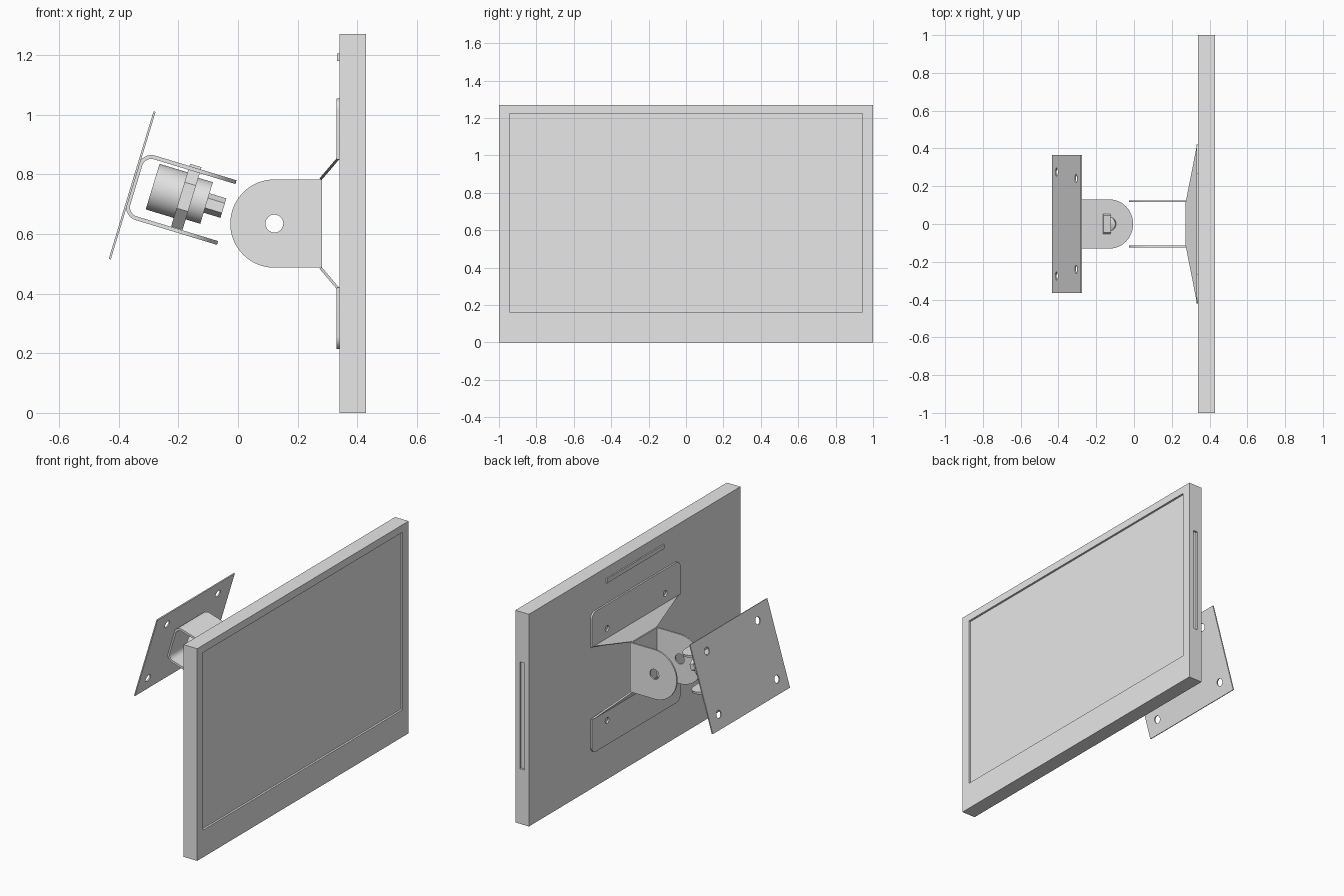
import bpy, bmesh
from math import pi, sin, cos, copysign, radians
from mathutils import Matrix, Vector

old = bpy.data.objects.get("Cube")
if old:
    bpy.data.objects.remove(old, do_unlink=True)

grey = bpy.data.materials.new("light_grey")
grey.use_nodes = True
grey.diffuse_color = (0.8, 0.8, 0.8, 1)
grey.node_tree.nodes["Principled BSDF"].inputs["Base Color"].default_value = (0.8, 0.8, 0.8, 1)

X, Y, Z = Vector((1, 0, 0)), Vector((0, 1, 0)), Vector((0, 0, 1))
MID = 0.635                       # height of the mount axis
TILT = radians(16.9)              # lean of the wall side
U = Vector((sin(TILT), 0, cos(TILT)))
N = Y.cross(U)
WALL = Vector((-0.355, 0, 0.763))


def finish(name, bm):
    bmesh.ops.recalc_face_normals(bm, faces=bm.faces)
    mesh = bpy.data.meshes.new(name)
    bm.to_mesh(mesh)
    bm.free()
    mesh.materials.append(grey)
    ob = bpy.data.objects.new(name, mesh)
    bpy.context.collection.objects.link(ob)
    bpy.ops.object.select_all(action='DESELECT')
    ob.select_set(True)
    bpy.context.view_layer.objects.active = ob
    bpy.ops.object.shade_smooth_by_angle(angle=radians(30))
    return ob


def arc(cx, cy, r, a, b, n=8):
    return [(cx + r * cos(a + (b - a) * i / n), cy + r * sin(a + (b - a) * i / n))
            for i in range(n + 1)]


def circle(cx, cy, r, n=24, turn=0):
    return arc(cx, cy, r, turn, turn + 2 * pi, n)[:-1]


def rect(x0, y0, x1, y1):
    return [(x0, y0), (x1, y0), (x1, y1), (x0, y1)]


def prism(name, outline, thick, origin, ex, ey, holes=()):
    """Flat outline with holes, thickened evenly about its plane."""
    bm = bmesh.new()
    for loop in [outline, *holes]:
        vs = [bm.verts.new((x, y, -thick / 2)) for x, y in loop]
        for i, v in enumerate(vs):
            bm.edges.new((v, vs[i - 1]))
    if holes:
        bmesh.ops.triangle_fill(bm, edges=bm.edges[:], use_beauty=True)
    else:
        bm.faces.new(vs)
    ext = bmesh.ops.extrude_face_region(bm, geom=bm.faces[:], use_keep_orig=True)
    moved = [g for g in ext["geom"] if isinstance(g, bmesh.types.BMVert)]
    bmesh.ops.translate(bm, verts=moved, vec=(0, 0, thick))
    frame = Matrix((ex, ey, ex.cross(ey))).transposed().to_4x4()
    bm.transform(Matrix.Translation(origin) @ frame)
    return finish(name, bm)


def recess(bm, direction, place, depth):
    """Inset the face pointing one way, reposition it and push it in."""
    bm.normal_update()
    face = max(bm.faces, key=lambda f: f.normal.dot(direction) * f.calc_area())
    bmesh.ops.inset_region(bm, faces=[face], thickness=0.01)
    centre = face.calc_center_median()
    for v in face.verts:
        place(v.co, v.co - centre)
    inner = bmesh.ops.extrude_discrete_faces(bm, faces=[face])["faces"][0]
    bmesh.ops.translate(bm, verts=inner.verts[:], vec=-direction * depth)


# Monitor housing with sunken screen and a slot in one end
def place_screen(co, d):
    co.y = copysign(0.943, d.y)
    co.z = 1.225 if d.z > 0 else 0.163


def place_slot(co, d):
    co.x = 0.385 + copysign(0.015, d.x)
    co.z = 0.65 + copysign(0.32, d.z)


bm = bmesh.new()
bmesh.ops.create_cube(bm, size=1, matrix=Matrix.Translation((0.385, 0, MID))
                      @ Matrix.Diagonal((0.09, 2, 1.27, 1)))
recess(bm, X, place_screen, 0.012)
recess(bm, Y, place_slot, 0.012)
finish("monitor_housing", bm)

# Thin raised bar on the monitor back
prism("back_bar", rect(-0.27, 1.18, 0.27, 1.205), 0.01, X * 0.337, Y, Z)

# Screen-side bracket: two flanges, two tapered slopes, centre web and ears
for side, s in (("upper", 1), ("lower", -1)):
    r = 0.04
    flange = [(-0.42, 0.215), (0.42, 0.215)]
    flange += arc(0.42 - r, 0.42 - r, r, 0, pi / 2) + arc(r - 0.42, 0.42 - r, r, pi / 2, pi)
    prism(side + "_flange", flange, 0.01, Vector((0.335, 0, MID)), Y, Z * s,
          [circle(x, 0.275, 0.018, 16) for x in (-0.275, 0.275)])
    start, end = Vector((0.277, 0, 0.149 * s)), Vector((0.335, 0, 0.217 * s))
    run = end - start
    prism(side + "_slope", [(-0.115, 0), (0.115, 0), (0.41, run.length), (-0.41, run.length)],
          0.009, start + Z * MID, Y, run.normalized())

prism("centre_web", rect(-0.125, -0.148, 0.125, 0.148), 0.01, Vector((0.277, 0, MID)), Y, Z)
ear = arc(0, 0, 0.148, pi / 2, 3 * pi / 2, 32) + [(0.16, -0.148), (0.16, 0.148)]
for side, y in (("left", 0.121), ("right", -0.119)):
    prism(side + "_ear", ear, 0.009, Vector((0.122, y, MID)), X, Z, [circle(0, 0, 0.03)])

# Tilted wall plate
prism("wall_plate", rect(-0.365, -0.2585, 0.365, 0.2585), 0.007, WALL, Y, U,
      [circle(sx * w, h, 0.022) for sx in (-1, 1) for w, h in ((0.24, 0.176), (0.275, -0.176))])

# U bracket: bent back and two round-ended arms
half, t, r, reach = 0.113, 0.013, 0.045, 0.06
bend = [(reach, half)] + arc(r, half - r, r, pi / 2, pi) + arc(r, r - half, r, pi, 3 * pi / 2)
bend += [(reach, -half), (reach, t - half)]
bend += arc(r, r - half, r - t, 3 * pi / 2, pi) + arc(r, half - r, r - t, pi, pi / 2)
bend += [(reach, half - t)]
yoke = WALL + U * 0.005
prism("yoke_back", bend, 0.26, yoke, N, U)
arm = [(reach, -0.13)] + arc(0.2, 0, 0.13, -pi / 2, pi / 2, 32) + [(reach, 0.13)]
for side, s in (("upper", 1), ("lower", -1)):
    prism(side + "_arm", arm, t, yoke + U * s * (half - t / 2), N, Y, [circle(0.2, 0, 0.036)])

# Pivot: barrel, collar, neck and hex nut in line
hub = WALL + U * 0.016
for name, radius, sides, a, b in (("pivot_barrel", 0.08, 48, 0.067, 0.17),
                                  ("pivot_collar", 0.119, 8, 0.165, 0.205),
                                  ("pivot_neck", 0.073, 48, 0.2, 0.256),
                                  ("hex_nut", 0.034, 6, 0.25, 0.315)):
    prism(name, circle(0, 0, radius, sides, pi / sides), b - a, hub + N * (a + b) / 2, Y, U)
